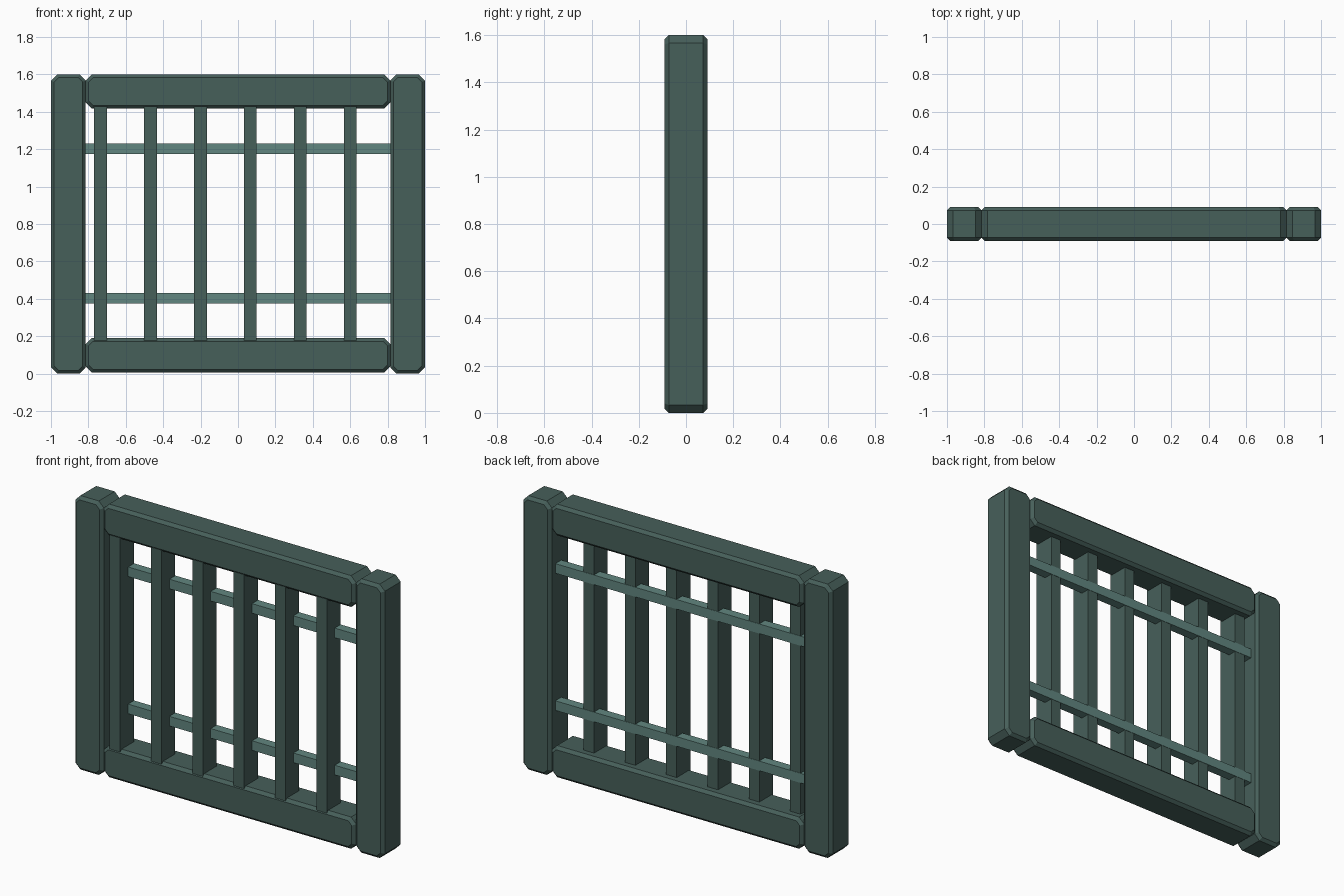
import bpy, bmesh, math

if "Cube" in bpy.data.objects:
    bpy.data.objects.remove(bpy.data.objects["Cube"])


def material(name, rgb):
    m = bpy.data.materials.new(name)
    m.diffuse_color = (*rgb, 1)
    m.use_nodes = True
    m.node_tree.nodes["Principled BSDF"].inputs["Base Color"].default_value = m.diffuse_color
    return m


DARK = material("dark_green", (0.062, 0.115, 0.102))
LIGHT = material("light_green", (0.12, 0.24, 0.215))


def finish(bm, name, mat):
    bmesh.ops.recalc_face_normals(bm, faces=bm.faces)
    mesh = bpy.data.meshes.new(name)
    bm.to_mesh(mesh)
    bm.free()
    mesh.materials.append(mat)
    bpy.context.collection.objects.link(bpy.data.objects.new(name, mesh))


def box(name, x0, x1, y0, y1, z0, z1, mat):
    bm = bmesh.new()
    bmesh.ops.create_cube(bm, size=1)
    for v in bm.verts:
        v.co.x = x1 if v.co.x > 0 else x0
        v.co.y = y1 if v.co.y > 0 else y0
        v.co.z = z1 if v.co.z > 0 else z0
    finish(bm, name, mat)


def beam(name, x0, x1, z0, z1, half=0.09, cut=0.033, bevel=0.017):
    """Octagonal front outline with chamfered front and back rims."""
    bm = bmesh.new()
    rings = []
    for y, d in ((-half, bevel), (bevel - half, 0), (half - bevel, 0), (half, bevel)):
        c = cut - d * (2 - math.sqrt(2))
        a, b, e, f = x0 + d, x1 - d, z0 + d, z1 - d
        outline = [(a + c, e), (b - c, e), (b, e + c), (b, f - c),
                   (b - c, f), (a + c, f), (a, f - c), (a, e + c)]
        rings.append([bm.verts.new((x, y, z)) for x, z in outline])
    bm.faces.new(rings[0])
    bm.faces.new(rings[-1])
    for r, s in zip(rings, rings[1:]):
        for i in range(8):
            j = (i + 1) % 8
            bm.faces.new((r[i], r[j], s[j], s[i]))
    finish(bm, name, DARK)


# Outer frame
beam("left_post", -1, -0.815, 0, 1.6)
beam("right_post", 0.815, 1, 0, 1.6)
beam("bottom_rail", -0.815, 0.815, 0.005, 0.19)
beam("top_rail", -0.815, 0.815, 1.417, 1.6)

# Upright bars
for i in range(6):
    x = -0.735 + i * 0.267
    box(f"upright_bar_{i + 1}", x - 0.034, x + 0.034, -0.086, 0.04, 0.178, 1.428, DARK)

# Thin cross bars
for name, z in (("lower_cross_bar", 0.402), ("upper_cross_bar", 1.203)):
    box(name, -0.82, 0.82, -0.013, 0.042, z - 0.028, z + 0.028, LIGHT)
